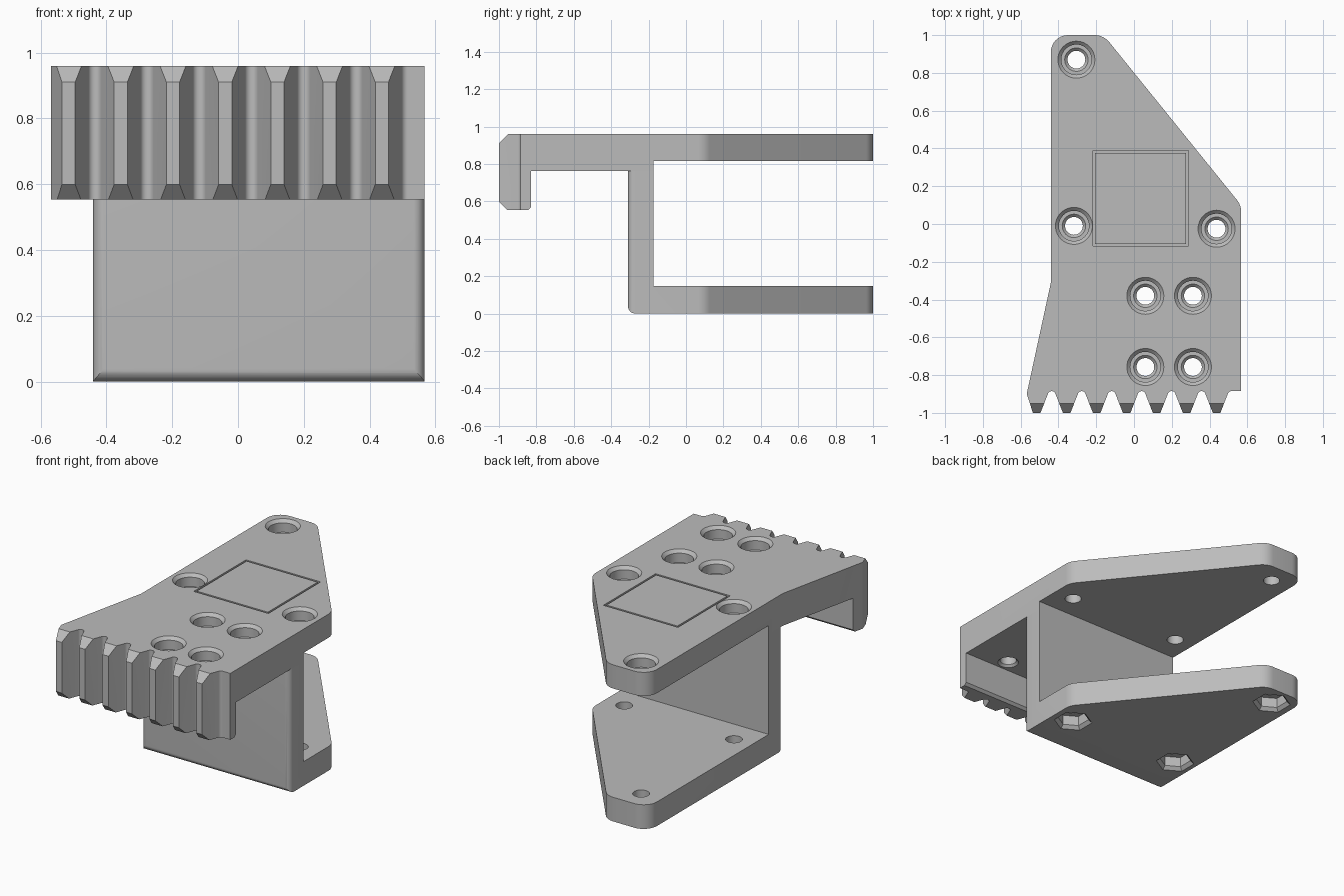
import bpy, bmesh, math
from mathutils import Vector

if "Cube" in bpy.data.objects:
    bpy.data.objects.remove(bpy.data.objects["Cube"])

grey = bpy.data.materials.new("plain_grey")
grey.use_nodes = True
COLOUR = (0.5, 0.5, 0.5, 1)
grey.diffuse_color = COLOUR
grey.node_tree.nodes["Principled BSDF"].inputs["Base Color"].default_value = COLOUR


def rounded(points, steps=8):
    """Outline from (a, b[, radius]) corners, rounding those with a radius."""
    out = []
    for i, p in enumerate(points):
        v = Vector(p[:2])
        if len(p) < 3:
            out.append(v)
            continue
        d1 = (Vector(points[i - 1][:2]) - v).normalized()
        d2 = (Vector(points[(i + 1) % len(points)][:2]) - v).normalized()
        half = d1.angle(d2) / 2
        centre = v + (d1 + d2).normalized() * p[2] / math.sin(half)
        a = v + d1 * p[2] / math.tan(half) - centre
        b = v + d2 * p[2] / math.tan(half) - centre
        sweep = a.angle(b)
        for k in range(steps + 1):
            t = k / steps
            out.append(centre + (a * math.sin((1 - t) * sweep) + b * math.sin(t * sweep)) / math.sin(sweep))
    return out


def add_object(name, bm):
    bmesh.ops.recalc_face_normals(bm, faces=bm.faces)
    mesh = bpy.data.meshes.new(name)
    bm.to_mesh(mesh)
    bm.free()
    mesh.materials.append(grey)
    obj = bpy.data.objects.new(name, mesh)
    bpy.context.collection.objects.link(obj)
    return obj


def prism(name, outline, place, low, high):
    """Extrude an outline; place(a, b, depth) gives the 3D position."""
    bm = bmesh.new()
    face = bm.faces.new([bm.verts.new(place(p[0], p[1], low)) for p in outline])
    new = bmesh.ops.extrude_face_region(bm, geom=[face])["geom"]
    shift = Vector(place(0, 0, high)) - Vector(place(0, 0, low))
    bmesh.ops.translate(bm, vec=shift, verts=[g for g in new if isinstance(g, bmesh.types.BMVert)])
    return add_object(name, bm)


def turned(bm, profile, centre, steps=40, phase=0.0, ring=False):
    """Solid of (radius, z) rings around a vertical axis, capped or closed into a ring."""
    loops = []
    for r, z in profile:
        angles = [phase + math.tau * k / steps for k in range(steps)]
        loops.append([bm.verts.new((centre[0] + r * math.cos(a), centre[1] + r * math.sin(a), z)) for a in angles])
    pairs = list(zip(loops, loops[1:]))
    if ring:
        pairs.append((loops[-1], loops[0]))
    else:
        bm.faces.new(loops[0])
        bm.faces.new(loops[-1])
    for lo, hi in pairs:
        for k in range(steps):
            n = (k + 1) % steps
            bm.faces.new((lo[k], lo[n], hi[n], hi[k]))


def boolean(obj, cutter, operation):
    mod = obj.modifiers.new("cut", "BOOLEAN")
    mod.operation, mod.object, mod.solver = operation, cutter, "EXACT"
    bpy.context.view_layer.objects.active = obj
    bpy.ops.object.modifier_apply(modifier=mod.name)
    bpy.data.objects.remove(cutter)


def plan(x, y, z):
    return (x, y, z)


def side(y, z, x):
    return (x, y, z)


# Shared triangular nose of both plates
LEFT, RIGHT, WALL = -0.44, 0.567, -0.31
nose = [(RIGHT, 0.1, 0.1), (-0.161, 1, 0.1), (LEFT, 1, 0.09)]

# Jaw plate: toothed plan shape trimmed by its hooked side profile
teeth = []
for i in range(7):
    c = -0.515 + 0.1587 * i
    teeth += [(c - 0.065, -0.885, 0.02), (c - 0.02, -1), (c + 0.02, -1), (c + 0.065, -0.885, 0.02)]
teeth[0] = (-0.568, -0.9)
jaw_plan = rounded(nose + [(LEFT, WALL)] + teeth + [(RIGHT, -0.885)])
jaw_side = [(1.1, 0.96), (-0.95, 0.96), (-1.02, 0.89), (-1.02, 0.62), (-0.955, 0.553), (-0.845, 0.553),
            (-0.83, 0.568), (-0.83, 0.762), (-0.173, 0.762), (-0.173, 0.815), (1.1, 0.815)]
jaw = prism("jaw_plate", jaw_plan, plan, 0.4, 1.1)
boolean(jaw, prism("jaw_trim", jaw_side, side, -1, 1), "INTERSECT")

# Bracket: upright wall and lower plate with softened front edges
bracket_plan = rounded(nose + [(LEFT, WALL - 0.0002, 0.035), (RIGHT, WALL - 0.0002, 0.035)])
bracket_side = rounded([(1.1, 0), (1.1, 0.148), (-0.173, 0.148), (-0.173, 0.762), (WALL, 0.762), (WALL, 0, 0.04)])
bracket = prism("bracket", bracket_plan, plan, -0.1, 1.1)
boolean(bracket, prism("bracket_trim", bracket_side, side, -1, 1), "INTERSECT")

# Counterbored screw holes in the jaw plate, nut pockets in the lower plate
nose_holes = [(-0.305, 0.87), (-0.318, -0.01), (0.437, -0.025)]
jaw_holes = [(x, y) for x in (0.06, 0.312) for y in (-0.38, -0.757)]
bore = [(0.047, 0.87), (0.062, 0.885), (0.08, 0.885), (0.08, 0.942), (0.108, 0.97)]
upper, lower, nuts = bmesh.new(), bmesh.new(), bmesh.new()
for spot in nose_holes:
    turned(upper, [(0.047, 0.7)] + bore, spot)
    turned(lower, [(0.047, -0.1), (0.047, 0.3)], spot)
    turned(nuts, [(0.12, -0.01), (0.09, 0.02), (0.09, 0.08)], spot, 6, math.pi / 6)
for spot in jaw_holes:
    turned(upper, [(0.07, 0.752), (0.047, 0.775)] + bore, spot)
boolean(jaw, add_object("screw_cutter", upper), "DIFFERENCE")
boolean(bracket, add_object("nut_cutter", nuts), "DIFFERENCE")
boolean(bracket, add_object("bolt_cutter", lower), "DIFFERENCE")

# Square engraved groove on top
groove = bmesh.new()
outer, inner = 0.253 * math.sqrt(2), 0.241 * math.sqrt(2)
turned(groove, [(inner, 0.948), (outer, 0.948), (outer, 0.98), (inner, 0.98)], (0.035, 0.136), 4, math.pi / 4, True)
boolean(jaw, add_object("groove_cutter", groove), "DIFFERENCE")

# Smooth the rounded edges and keep the corners crisp
for obj in (jaw, bracket):
    bpy.ops.object.select_all(action="DESELECT")
    obj.select_set(True)
    bpy.context.view_layer.objects.active = obj
    bpy.ops.object.shade_smooth_by_angle(angle=math.radians(25))
